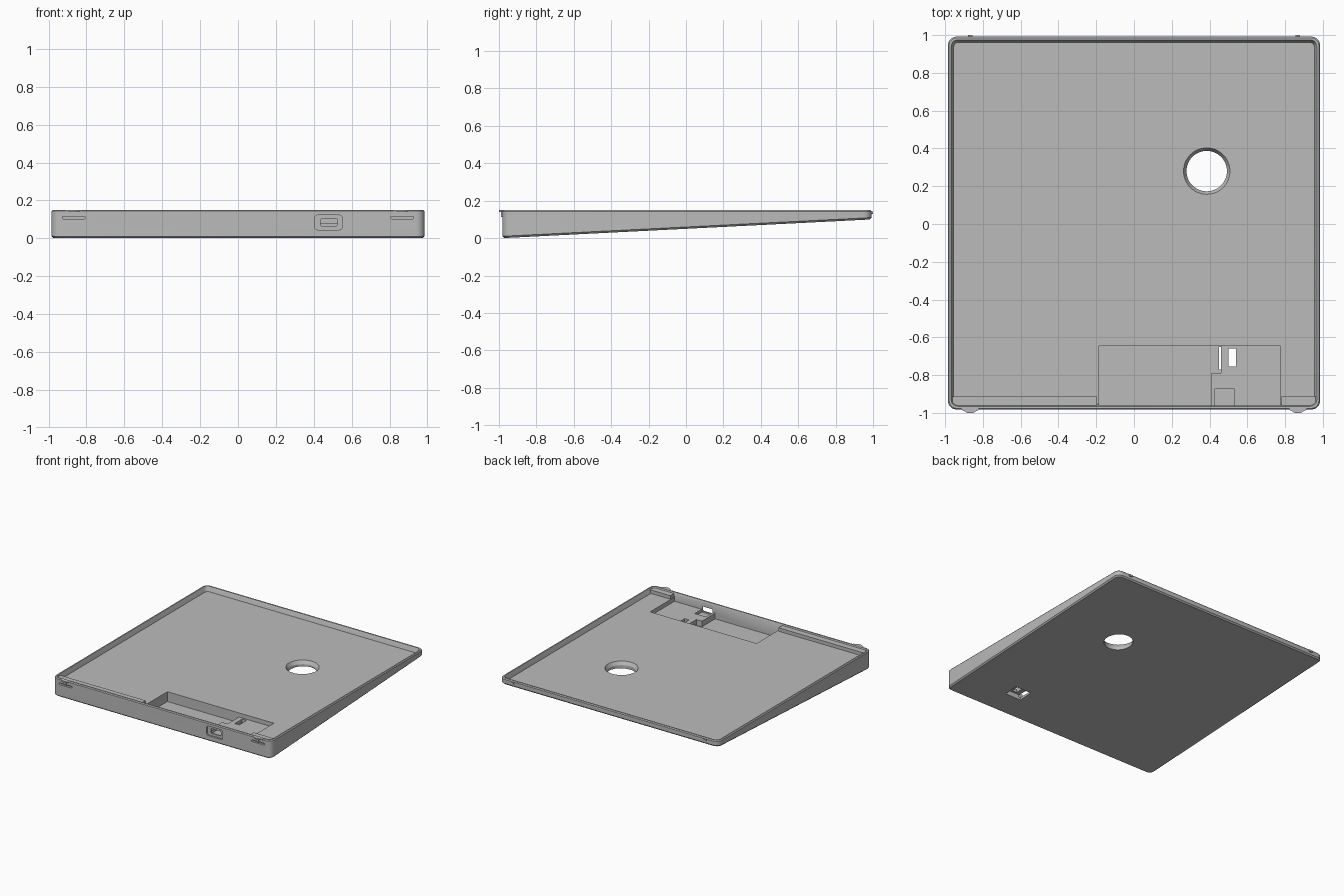
import bpy, bmesh, math

if "Cube" in bpy.data.objects:
    bpy.data.objects.remove(bpy.data.objects["Cube"])

grey = bpy.data.materials.new("mid_grey")
grey.use_nodes = True
grey.diffuse_color = (0.5, 0.5, 0.5, 1)
grey.node_tree.nodes["Principled BSDF"].inputs["Base Color"].default_value = (0.5, 0.5, 0.5, 1)

X, FRONT, BACK = 0.985, -0.982, 0.992
TOP, FLOOR = 0.15, 0.112


def finish(bm, name):
    bmesh.ops.recalc_face_normals(bm, faces=bm.faces)
    mesh = bpy.data.meshes.new(name)
    bm.to_mesh(mesh)
    bm.free()
    mesh.materials.append(grey)
    ob = bpy.data.objects.new(name, mesh)
    bpy.context.collection.objects.link(ob)
    return ob


def loft(name, rings):
    """Skin a stack of closed loops and cap both ends."""
    bm = bmesh.new()
    loops = [[bm.verts.new(p) for p in ring] for ring in rings]
    n = len(loops[0])
    for a, b in zip(loops, loops[1:]):
        for i in range(n):
            j = (i + 1) % n
            bm.faces.new((a[i], a[j], b[j], b[i]))
    bm.faces.new(loops[0][::-1])
    bm.faces.new(loops[-1])
    return finish(bm, name)


def prism(name, outline, z0, z1):
    return loft(name, [[(x, y, z) for x, y in outline] for z in (z0, z1)])


def box(name, x0, x1, y0, y1, z0, z1):
    return prism(name, [(x0, y0), (x1, y0), (x1, y1), (x0, y1)], z0, z1)


def rounded(u0, u1, v0, v1, r, steps=5):
    pts = []
    corners = [(u1 - r, v1 - r), (u0 + r, v1 - r), (u0 + r, v0 + r), (u1 - r, v0 + r)]
    for k, (u, v) in enumerate(corners):
        for i in range(steps + 1):
            a = math.pi / 2 * (k + i / steps)
            pts.append((u + r * math.cos(a), v + r * math.sin(a)))
    return pts


def front_slot(x0, x1, z0, z1, r, depth):
    outline = rounded(x0, x1, z0, z1, r)
    return loft("cutter", [[(x, y, z) for x, z in outline] for y in (FRONT - 0.05, FRONT + depth)])


def cut(target, cutter):
    cutter.hide_render = True
    mod = target.modifiers.new("cut", "BOOLEAN")
    mod.operation = "DIFFERENCE"
    mod.solver = "EXACT"
    mod.object = cutter
    bpy.context.view_layer.objects.active = target
    bpy.ops.object.modifier_apply(modifier=mod.name)
    bpy.data.objects.remove(cutter)


def underside(y):
    return 0.1 * (y - FRONT) / (BACK - FRONT)


def ring(inset, height):
    pts = rounded(-X + inset, X - inset, FRONT + inset, BACK - inset, 0.045 - inset * 0.6)
    return [(x, y, height(y)) for x, y in pts]


# Wedge-shaped tray with a chamfered rim and a level floor
tray = loft("tray", [
    ring(0.01, underside),
    ring(0, lambda y: underside(y) + 0.01),
    ring(0, lambda y: TOP - 0.007),
    ring(0.006, lambda y: TOP),
    ring(0.017, lambda y: TOP),
    ring(0.022, lambda y: TOP - 0.012),
    ring(0.03, lambda y: FLOOR),
])

# Countersunk round opening
circle = [(math.cos(math.tau * i / 48), math.sin(math.tau * i / 48)) for i in range(48)]
cut(tray, loft("cutter", [[(0.385 + r * c, 0.28 + r * s, z) for c, s in circle]
                          for r, z in ((0.107, 0), (0.107, 0.085), (0.123, FLOOR), (0.123, 0.2))]))

# Deep pocket beside a raised shelf
cut(tray, prism("cutter", [(-0.185, -0.96), (0.41, -0.96), (0.41, -0.79), (0.46, -0.79),
                           (0.46, -0.645), (-0.185, -0.645)], 0.032, 0.2))
cut(tray, box("cutter", 0.40, 0.775, -0.96, -0.645, 0.078, 0.2))

# Connector bay, port and switch opening
cut(tray, box("cutter", 0.43, 0.53, -0.961, -0.87, 0.055, 0.2))
cut(tray, front_slot(0.405, 0.55, 0.045, 0.122, 0.015, 0.012))
cut(tray, front_slot(0.435, 0.525, 0.065, 0.103, 0.008, 0.06))
cut(tray, box("cutter", 0.45, 0.59, -0.77, -0.65, -0.05, 0.05))
cut(tray, box("cutter", 0.5, 0.54, -0.755, -0.66, -0.05, 0.2))

# Slots under the front latches
for side in (-1, 1):
    x = 0.867 * side
    cut(tray, front_slot(x - 0.06, x + 0.06, 0.102, 0.116, 0.0065, 0.035))

# Thick front ledges on both sides of the pocket
box("right_ledge", -0.962, -0.195, -0.965, -0.912, FLOOR - 0.01, 0.14)
box("left_ledge", 0.78, 0.962, -0.965, -0.912, FLOOR - 0.01, 0.14)

# Front latches with stems, and rear catches
for side, label in ((-1, "right"), (1, "left")):
    x = 0.867 * side
    prism(label + "_latch", [(x - 0.045, -0.97), (x - 0.045, -0.984), (x - 0.015, -1.0),
                             (x + 0.015, -1.0), (x + 0.045, -0.984), (x + 0.045, -0.97)], 0.139, 0.15)
    box(label + "_latch_stem", x - 0.01, x + 0.01, -0.988, -0.97, 0.114, 0.14)
    box(label + "_rear_catch", x - 0.013, x + 0.013, 0.98, 1.0, 0.128, 0.142)

# Crisp corners, soft rounded edges
bpy.ops.object.select_all(action="DESELECT")
tray.select_set(True)
bpy.context.view_layer.objects.active = tray
bpy.ops.object.shade_smooth_by_angle(angle=math.radians(25))
